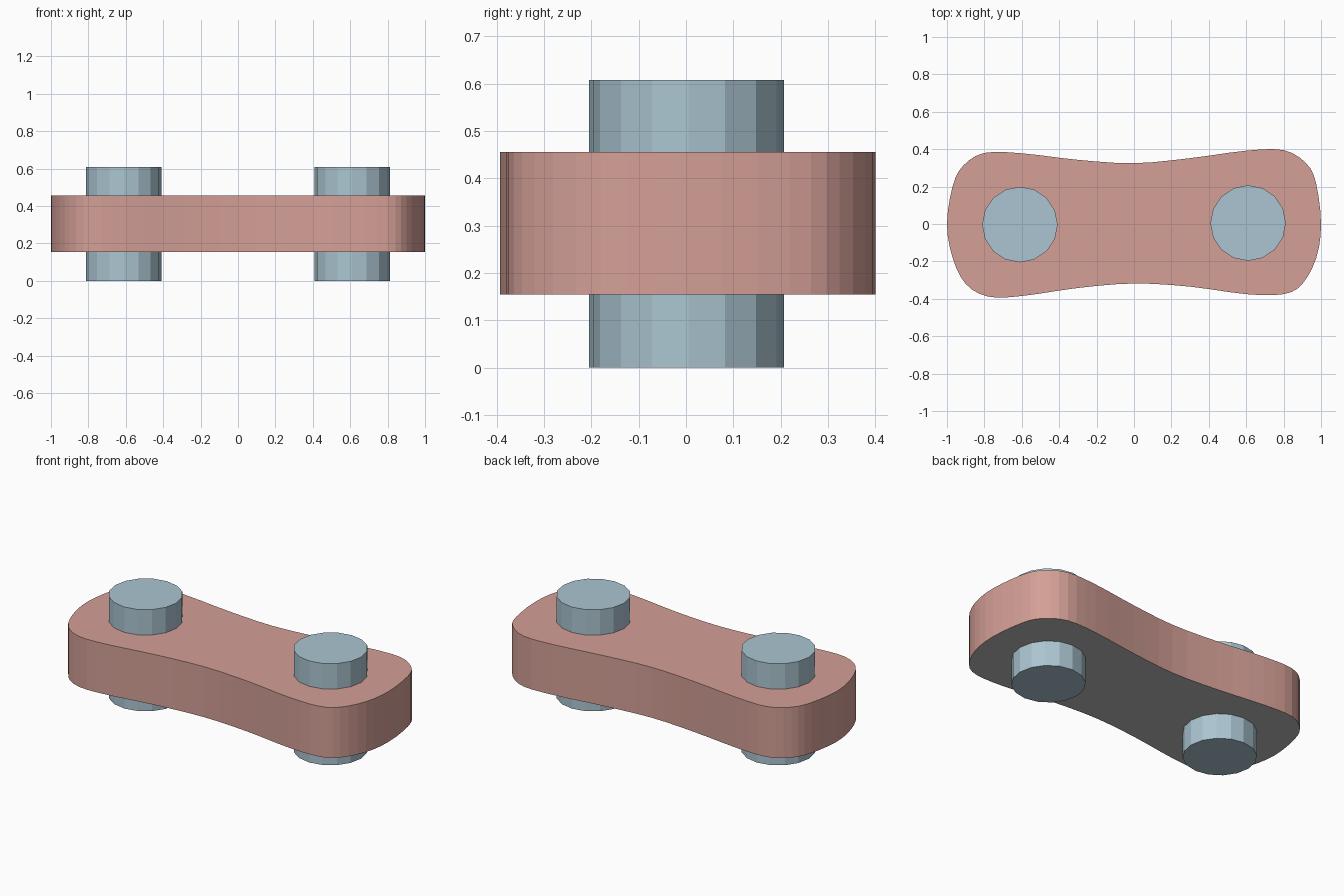
import bpy
import bmesh
from mathutils import Vector

cube = bpy.data.objects.get("Cube")
if cube:
    bpy.data.objects.remove(cube, do_unlink=True)


def material(name, color):
    mat = bpy.data.materials.new(name)
    mat.use_nodes = True
    mat.diffuse_color = (*color, 1)
    mat.node_tree.nodes["Principled BSDF"].inputs["Base Color"].default_value = (*color, 1)
    return mat


def add_object(name, bm, mats):
    bmesh.ops.recalc_face_normals(bm, faces=bm.faces)
    mesh = bpy.data.meshes.new(name)
    bm.to_mesh(mesh)
    bm.free()
    for mat in mats:
        mesh.materials.append(mat)
    obj = bpy.data.objects.new(name, mesh)
    bpy.context.collection.objects.link(obj)
    return obj


def smooth_loop(points, steps):
    """Closed Catmull-Rom curve through the points."""
    pts = [Vector(p) for p in points]
    n = len(pts)
    loop = []
    for i in range(n):
        a, b, c, d = (pts[(i + k) % n] for k in (-1, 0, 1, 2))
        for s in range(steps):
            t = s / steps
            loop.append(0.5 * (2 * b + (c - a) * t + (2 * a - 5 * b + 4 * c - d) * t ** 2
                               + (3 * b - a - 3 * c + d) * t ** 3))
    return loop


pink = material("dusty pink", (0.66, 0.35, 0.31))
blue = material("pale steel blue", (0.41, 0.56, 0.64))
grey = material("neutral grey", (0.50, 0.50, 0.50))

# Link plate: waisted outline, extruded, with a grey underside
outline = [
    (-1, 0), (-0.97, 0.2), (-0.915, 0.31), (-0.8, 0.38), (-0.6, 0.378),
    (-0.3, 0.343), (0, 0.325), (0.3, 0.352), (0.6, 0.392), (0.8, 0.395),
    (0.92, 0.325), (0.973, 0.22), (1, 0), (0.975, -0.18), (0.9, -0.32),
    (0.8, -0.375), (0.6, -0.375), (0.3, -0.335), (0, -0.318), (-0.3, -0.342),
    (-0.6, -0.385), (-0.78, -0.388), (-0.9, -0.32), (-0.97, -0.18),
]
bm = bmesh.new()
base = bm.faces.new([bm.verts.new((p.x, p.y, 0.154)) for p in smooth_loop(outline, 3)])
walls = bmesh.ops.extrude_face_region(bm, geom=[base], use_keep_orig=True)
top = [v for v in walls["geom"] if isinstance(v, bmesh.types.BMVert)]
bmesh.ops.translate(bm, verts=top, vec=(0, 0, 0.302))
bmesh.ops.recalc_face_normals(bm, faces=bm.faces)
for face in bm.faces:
    face.material_index = 1 if face.normal.z < -0.5 else 0
add_object("link_plate", bm, [pink, grey])

# Two pins passing through the plate
for name, x, y in (("right_pin", -0.61, -0.003), ("left_pin", 0.61, 0.005)):
    bm = bmesh.new()
    bmesh.ops.create_cone(bm, cap_ends=True, segments=16, radius1=0.202, radius2=0.202, depth=0.608)
    pin = add_object(name, bm, [blue])
    pin.location = (x, y, 0.304)
